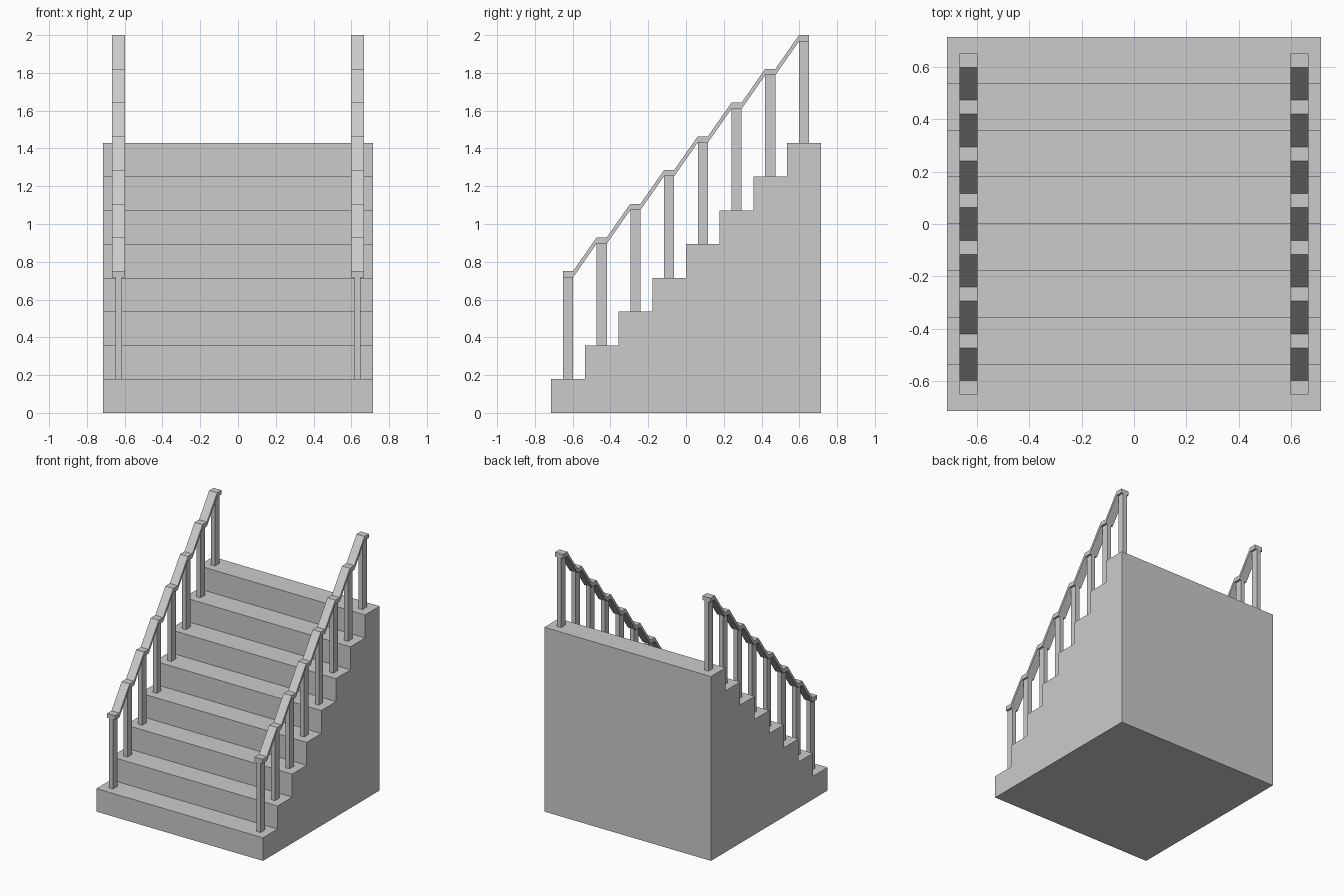
import bpy, bmesh

if "Cube" in bpy.data.objects:
    bpy.data.objects.remove(bpy.data.objects["Cube"])

N = 8                # steps
S = 0.1786           # rise and run of each step
H = N * S / 2        # half of the footprint
HALF = 0.027         # half depth of posts and rail caps
Y0 = -H + S / 2      # centre of the first tread
RAIL_X = 0.632


def extrude_profile(name, pts, x0, x1):
    """Extrude a closed (y, z) profile along x."""
    bm = bmesh.new()
    face = bm.faces.new([bm.verts.new((x0, y, z)) for y, z in pts])
    ext = bmesh.ops.extrude_face_region(bm, geom=[face])
    verts = [v for v in ext["geom"] if isinstance(v, bmesh.types.BMVert)]
    bmesh.ops.translate(bm, verts=verts, vec=(x1 - x0, 0, 0))
    bmesh.ops.recalc_face_normals(bm, faces=bm.faces)
    mesh = bpy.data.meshes.new(name)
    bm.to_mesh(mesh)
    bm.free()
    obj = bpy.data.objects.new(name, mesh)
    bpy.context.collection.objects.link(obj)
    return obj


# Solid stair block
stairs = [(H, 0), (-H, 0)]
for i in range(N):
    stairs += [(-H + i * S, (i + 1) * S), (-H + (i + 1) * S, (i + 1) * S)]
extrude_profile("stair_block", stairs, -H, H)

# Handrail outline: flat cap over every post, sloped run in between
top = []
for i in range(N):
    y, z = Y0 + i * S, 0.75 + i * S
    top += [(y - HALF, z), (y + HALF, z)]
rail = top + [(y, z - 0.033) for y, z in reversed(top)]

for side, sx in (("left", -1), ("right", 1)):
    cx = sx * RAIL_X
    extrude_profile(f"handrail_{side}", rail, cx - 0.034, cx + 0.034)
    # Posts standing on each tread
    for i in range(N):
        y, z0, z1 = Y0 + i * S, (i + 1) * S, 0.717 + i * S
        box = [(y - HALF, z0), (y + HALF, z0), (y + HALF, z1), (y - HALF, z1)]
        extrude_profile(f"post_{side}_{i + 1}", box, cx - 0.017, cx + 0.017)
